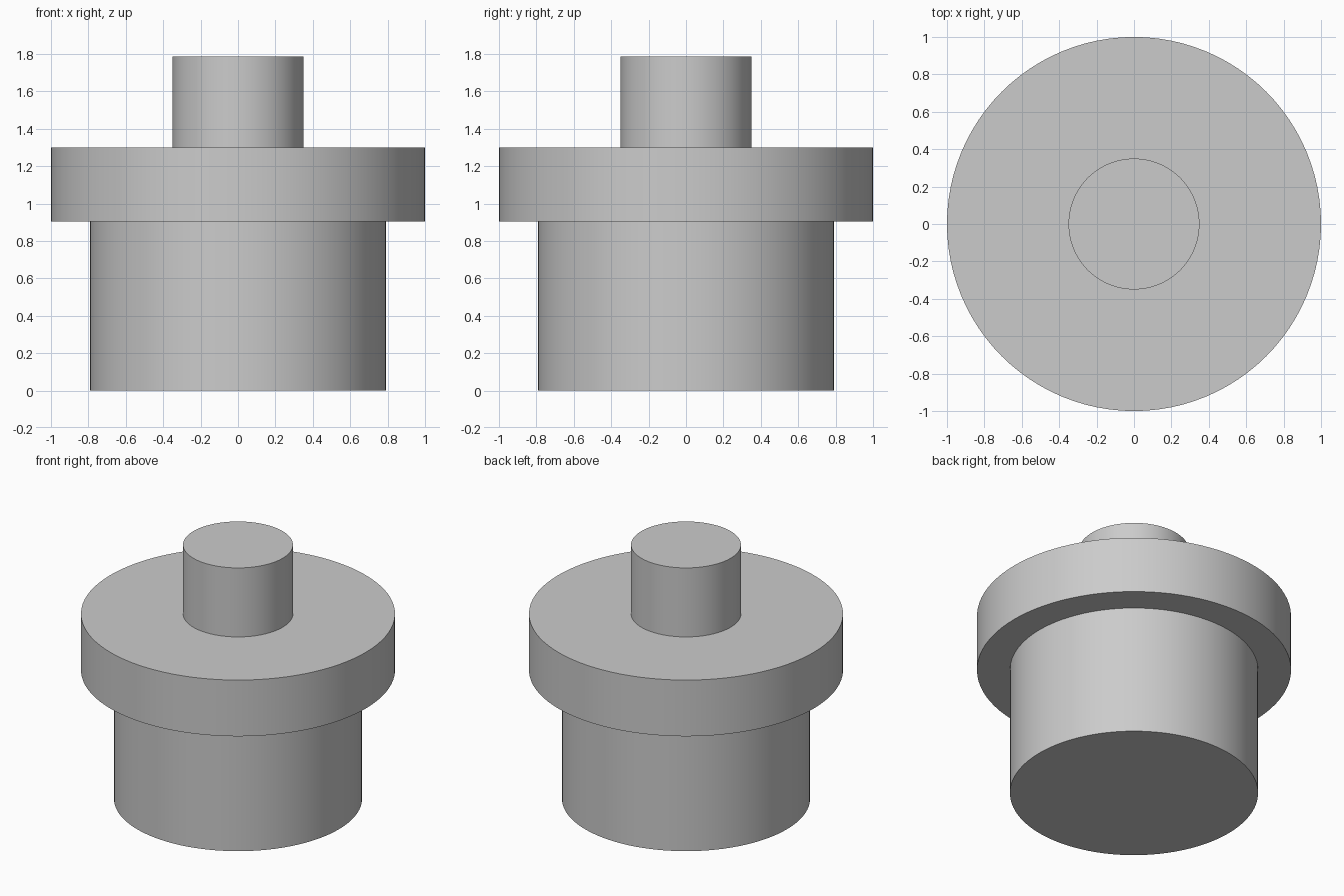
import bpy

cube = bpy.data.objects.get("Cube")
if cube:
    bpy.data.objects.remove(cube, do_unlink=True)

# Single plain grey material
grey = bpy.data.materials.new("light grey")
grey.use_nodes = True
color = (0.6, 0.6, 0.6, 1.0)
grey.diffuse_color = color
grey.node_tree.nodes["Principled BSDF"].inputs["Base Color"].default_value = color


def disc(name, radius, bottom, top):
    """Upright cylinder centred on the z axis, smooth sides and sharp rims."""
    bpy.ops.mesh.primitive_cylinder_add(
        vertices=96, radius=radius, depth=top - bottom,
        location=(0, 0, (bottom + top) / 2))
    obj = bpy.context.object
    obj.name = name
    obj.data.materials.append(grey)
    bpy.ops.object.shade_smooth_by_angle()
    return obj


# Stacked parts: wide body, overhanging flange, narrow post
disc("body", 0.79, 0.0, 0.905)
disc("flange", 1.0, 0.905, 1.30)
disc("post", 0.35, 1.30, 1.785)
